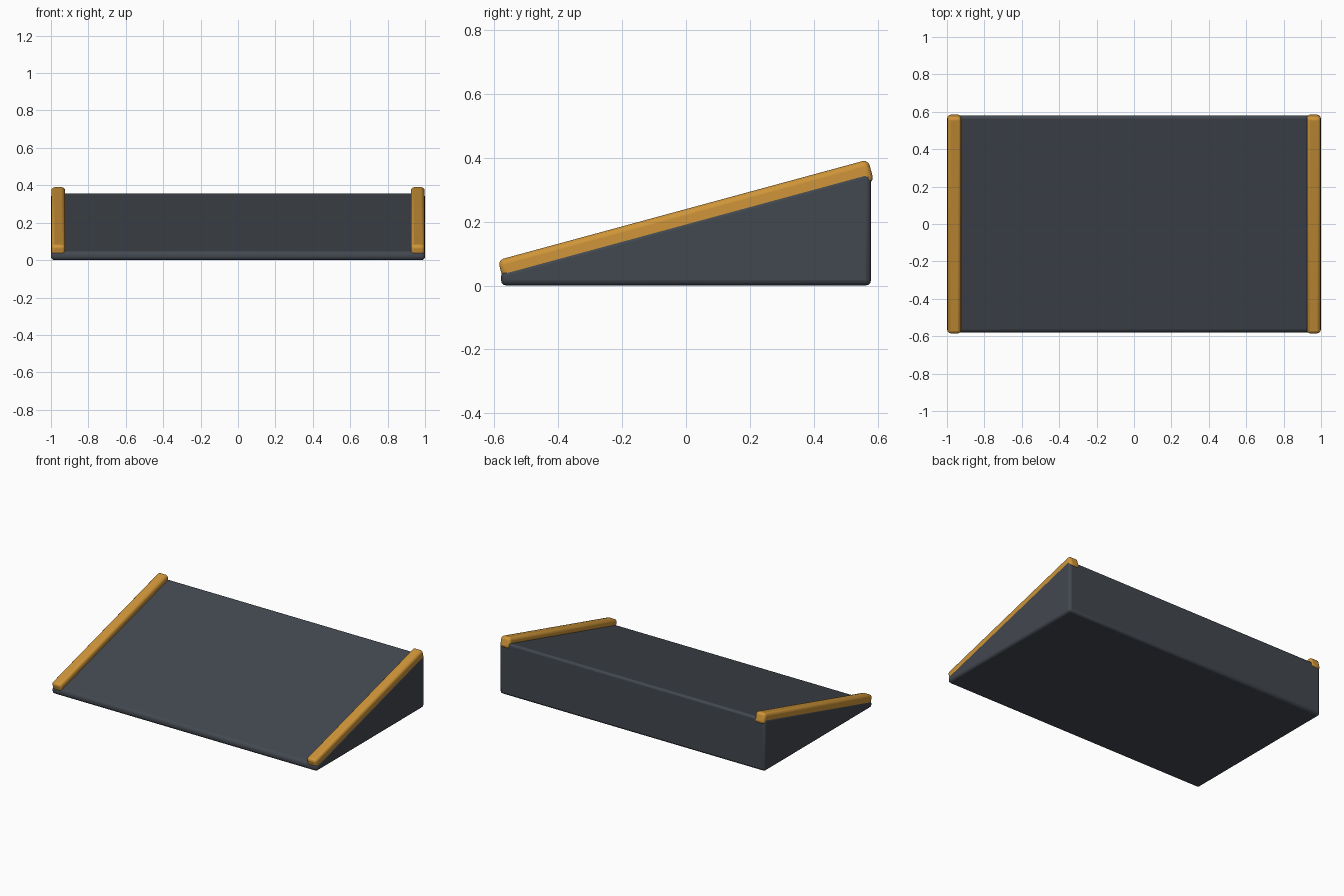
import bpy, bmesh, math
from mathutils import Matrix

if "Cube" in bpy.data.objects:
    bpy.data.objects.remove(bpy.data.objects["Cube"])

HALF_Y, Z_FRONT, Z_BACK = 0.58, 0.045, 0.36
slope = math.atan2(Z_BACK - Z_FRONT, 2 * HALF_Y)
length = math.hypot(Z_BACK - Z_FRONT, 2 * HALF_Y)


def finish(name, bm, color, bevel):
    bmesh.ops.recalc_face_normals(bm, faces=bm.faces)
    mesh = bpy.data.meshes.new(name)
    bm.to_mesh(mesh)
    bm.free()
    obj = bpy.data.objects.new(name, mesh)
    bpy.context.collection.objects.link(obj)
    mat = bpy.data.materials.new(name + "_paint")
    mat.diffuse_color = color
    mat.use_nodes = True
    mat.node_tree.nodes["Principled BSDF"].inputs["Base Color"].default_value = mat.diffuse_color
    mesh.materials.append(mat)
    mod = obj.modifiers.new("Bevel", 'BEVEL')
    mod.width, mod.segments, mod.limit_method = bevel, 3, 'ANGLE'
    bpy.context.view_layer.objects.active = obj
    obj.select_set(True)
    bpy.ops.object.shade_smooth_by_angle(angle=math.radians(40))
    obj.select_set(False)
    return obj


# Ramp body: side profile extruded across the width
bm = bmesh.new()
profile = [(-HALF_Y, 0), (HALF_Y, 0), (HALF_Y, Z_BACK), (-HALF_Y, Z_FRONT)]
face = bm.faces.new([bm.verts.new((-1, y, z)) for y, z in profile])
ext = bmesh.ops.extrude_face_region(bm, geom=[face])
bmesh.ops.translate(bm, vec=(2, 0, 0),
                    verts=[v for v in ext["geom"] if isinstance(v, bmesh.types.BMVert)])
finish("ramp_body", bm, (0.055, 0.065, 0.08, 1), 0.018)

# Edge rails: half sunk into the sloped surface along both sides
for side, name in ((-1, "left_rail"), (1, "right_rail")):
    bm = bmesh.new()
    bmesh.ops.create_cube(bm, size=1, matrix=(
        Matrix.Translation((side * 0.961, 0, (Z_FRONT + Z_BACK) / 2))
        @ Matrix.Rotation(slope, 4, 'X')
        @ Matrix.Diagonal((0.074, length, 0.072, 1))))
    finish(name, bm, (0.62, 0.30, 0.04, 1), 0.018)
